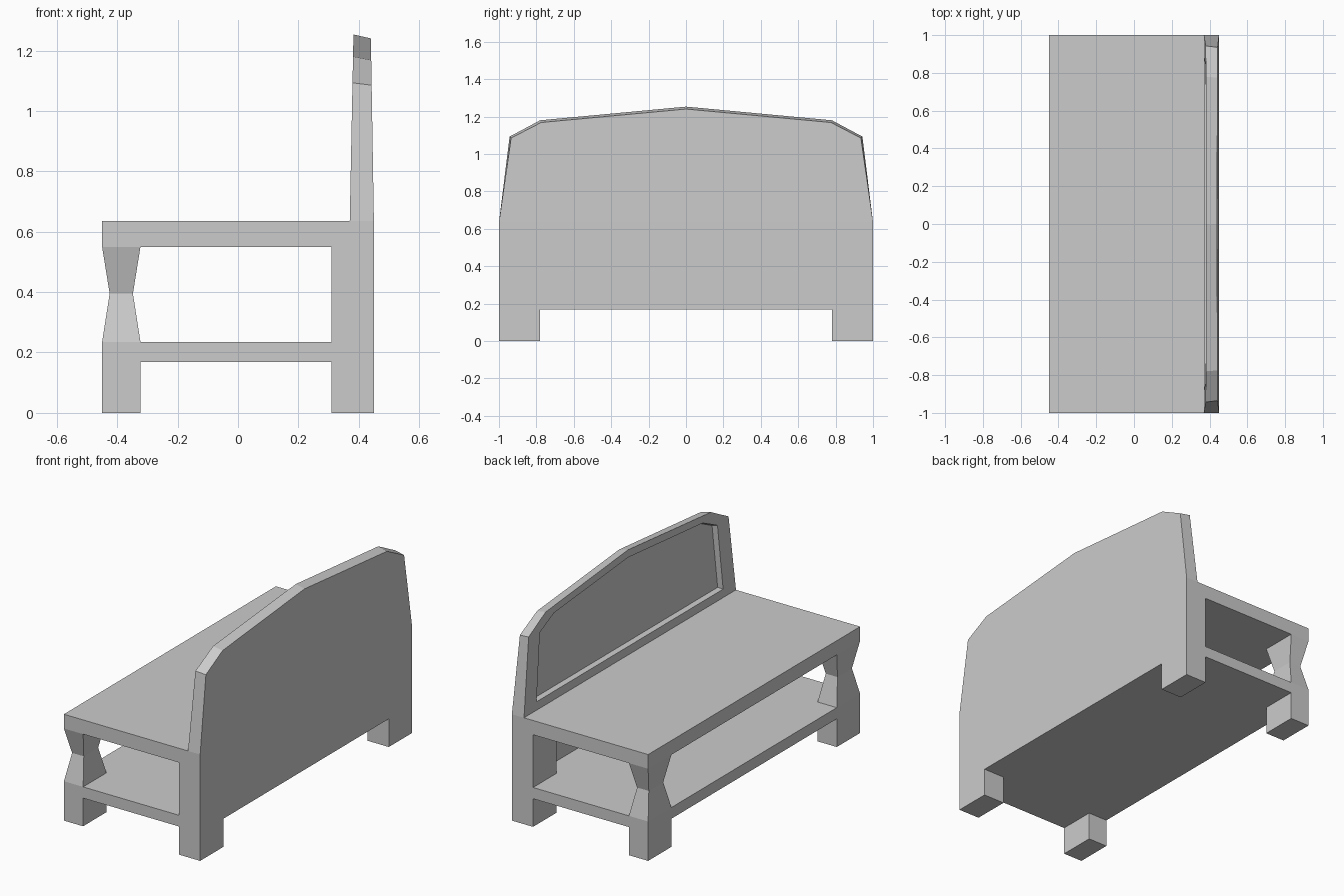
import bpy, bmesh

if "Cube" in bpy.data.objects:
    bpy.data.objects.remove(bpy.data.objects["Cube"])


def make_object(name, verts, faces):
    mesh = bpy.data.meshes.new(name)
    bm = bmesh.new()
    vs = [bm.verts.new(v) for v in verts]
    for f in faces:
        bm.faces.new([vs[i] for i in f])
    bmesh.ops.recalc_face_normals(bm, faces=bm.faces)
    bm.to_mesh(mesh)
    bm.free()
    obj = bpy.data.objects.new(name, mesh)
    bpy.context.collection.objects.link(obj)
    return obj


def loft(name, rings, mirror=False):
    """Skin a stack of equal-length rings and cap both ends."""
    n = len(rings[0])
    faces = [list(range(n)), [len(rings) * n - n + i for i in range(n)]]
    for r in range(len(rings) - 1):
        for i in range(n):
            j = (i + 1) % n
            faces.append([r * n + i, r * n + j, r * n + n + j, r * n + n + i])
    obj = make_object(name, [v for ring in rings for v in ring], faces)
    if mirror:
        mod = obj.modifiers.new("mirror_sides", 'MIRROR')
        mod.use_axis = (False, True, False)
        mod.use_mirror_merge = False
    return obj


def rect(x0, x1, y0, y1, z):
    return [(x0, y0, z), (x1, y0, z), (x1, y1, z), (x0, y1, z)]


def box(name, x, y, z, mirror=False):
    return loft(name, [rect(*x, *y, h) for h in z], mirror)


# Seat and lower shelf
box("seat", (-0.45, 0.45), (-1, 1), (0.55, 0.635))
box("lower_shelf", (-0.45, 0.45), (-1, 1), (0.168, 0.235))

# Feet and rear posts, mirrored to both ends
FRONT, BACK, END = (-0.45, -0.323), (0.31, 0.45), (0.78, 1)
box("front_feet", FRONT, END, (0, 0.168), True)
box("back_feet", BACK, END, (0, 0.168), True)
box("back_posts", BACK, END, (0.235, 0.55), True)

# Waisted front posts
loft("front_posts", [rect(*FRONT, *END, 0.235),
                     rect(-0.425, -0.348, 0.822, 0.958, 0.395),
                     rect(*FRONT, *END, 0.55)], True)

# Panel closing the back below the seat
box("lower_back_panel", (0.40, 0.45), (-0.78, 0.78), (0.235, 0.55))


# Backrest: tapering arched board with a recessed front panel
def front_x(z):
    return 0.37 + 0.02 * (z - 0.635)


def back_x(z):
    return 0.45 - 0.0165 * (z - 0.635)


def arch(half, x_of_z):
    pts = half + [(-y, z) for y, z in reversed(half) if y > 0]
    return [(x_of_z(z), y, z) for y, z in pts]


rear = arch([(1, 0.635), (0.935, 1.085), (0.775, 1.168), (0, 1.24)], back_x)
front = arch([(1, 0.635), (0.943, 1.093), (0.78, 1.18), (0, 1.253)], front_x)
lip_half = [(0.88, 0.685), (0.838, 1.08), (0.703, 1.145), (0, 1.208)]
lip = arch(lip_half, front_x)
floor = arch([(y * 0.99, z + (0.006 if z < 0.7 else -0.006)) for y, z in lip_half],
             lambda z: front_x(z) + 0.03)
loft("backrest", [rear, front, lip, floor])
